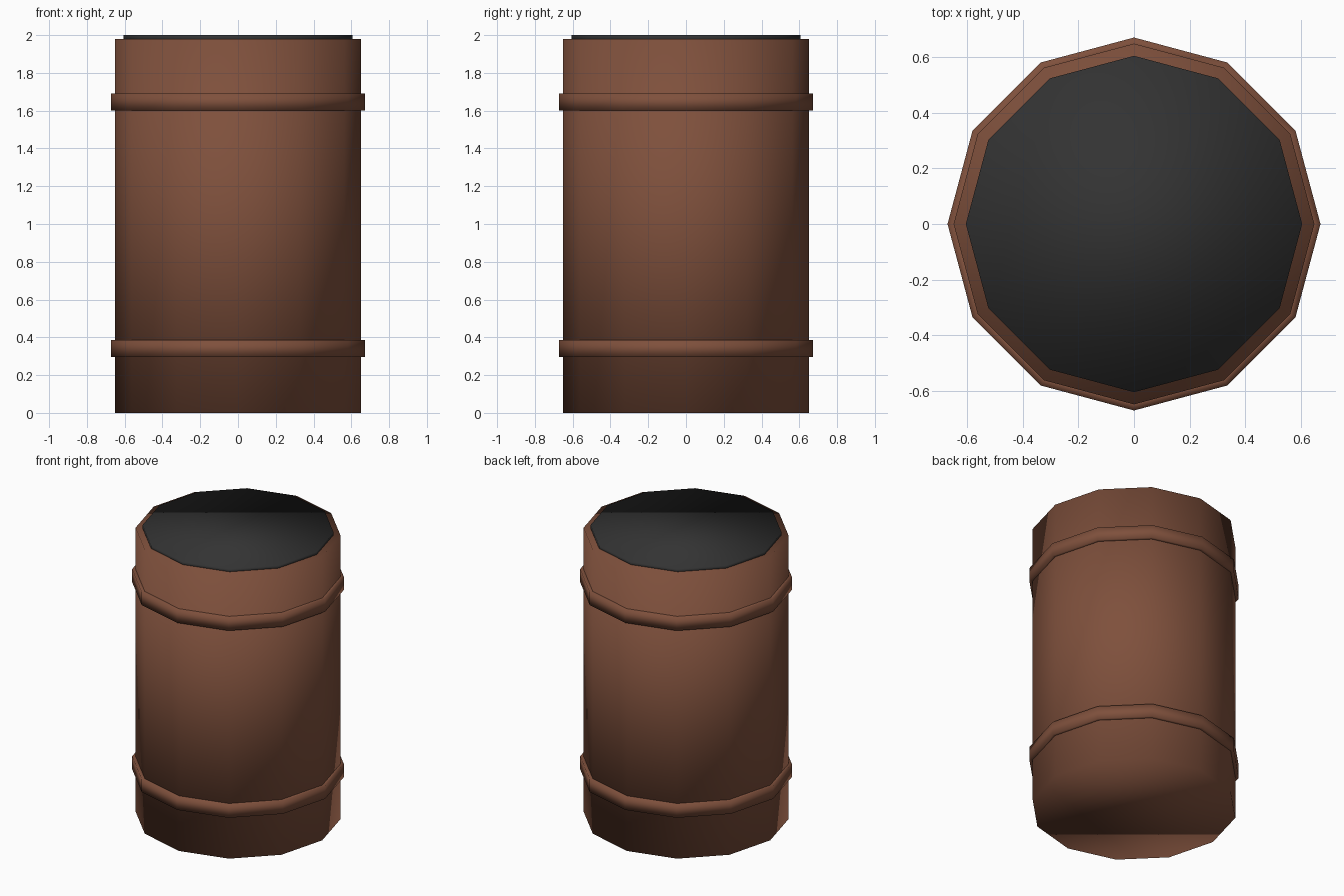
import bpy
import bmesh
from math import cos, sin, tau

SIDES = 12

cube = bpy.data.objects.get("Cube")
if cube:
    bpy.data.objects.remove(cube, do_unlink=True)


def make_material(name, rgb):
    mat = bpy.data.materials.new(name)
    mat.use_nodes = True
    color = (*rgb, 1.0)
    mat.diffuse_color = color
    mat.node_tree.nodes["Principled BSDF"].inputs["Base Color"].default_value = color
    return mat


def finish(name, bm, mat):
    bmesh.ops.recalc_face_normals(bm, faces=bm.faces)
    for face in bm.faces:
        face.smooth = True
    mesh = bpy.data.meshes.new(name)
    bm.to_mesh(mesh)
    bm.free()
    mesh.materials.append(mat)
    obj = bpy.data.objects.new(name, mesh)
    bpy.context.collection.objects.link(obj)
    return obj


def ring_of_verts(bm, radius, z):
    return [bm.verts.new((radius * cos(tau * i / SIDES), radius * sin(tau * i / SIDES), z))
            for i in range(SIDES)]


def bridge(bm, a, b):
    for i in range(SIDES):
        j = (i + 1) % SIDES
        bm.faces.new((a[i], a[j], b[j], b[i]))


def drum(name, radius, bottom, top, mat):
    """Closed twelve-sided cylinder."""
    bm = bmesh.new()
    low, high = ring_of_verts(bm, radius, bottom), ring_of_verts(bm, radius, top)
    bridge(bm, low, high)
    bm.faces.new(low[::-1])
    bm.faces.new(high)
    return finish(name, bm, mat)


def hoop(name, inner, outer, bottom, top, mat):
    """Band with a rectangular cross-section."""
    bm = bmesh.new()
    profile = [(inner, bottom), (outer, bottom), (outer, top), (inner, top)]
    rings = [ring_of_verts(bm, r, z) for r, z in profile]
    for k in range(len(rings)):
        bridge(bm, rings[k], rings[(k + 1) % len(rings)])
    return finish(name, bm, mat)


brown = make_material("brown wood", (0.21, 0.08, 0.045))
dark = make_material("dark grey lid", (0.033, 0.033, 0.033))

# Barrel body and the thin lid on top
drum("barrel_body", 0.65, 0.0, 1.98, brown)
drum("lid", 0.606, 1.97, 2.0, dark)

# Two raised bands around the body
for label, z in (("lower", 0.295), ("upper", 1.6)):
    hoop(label + "_hoop", 0.63, 0.672, z, z + 0.09, brown)
